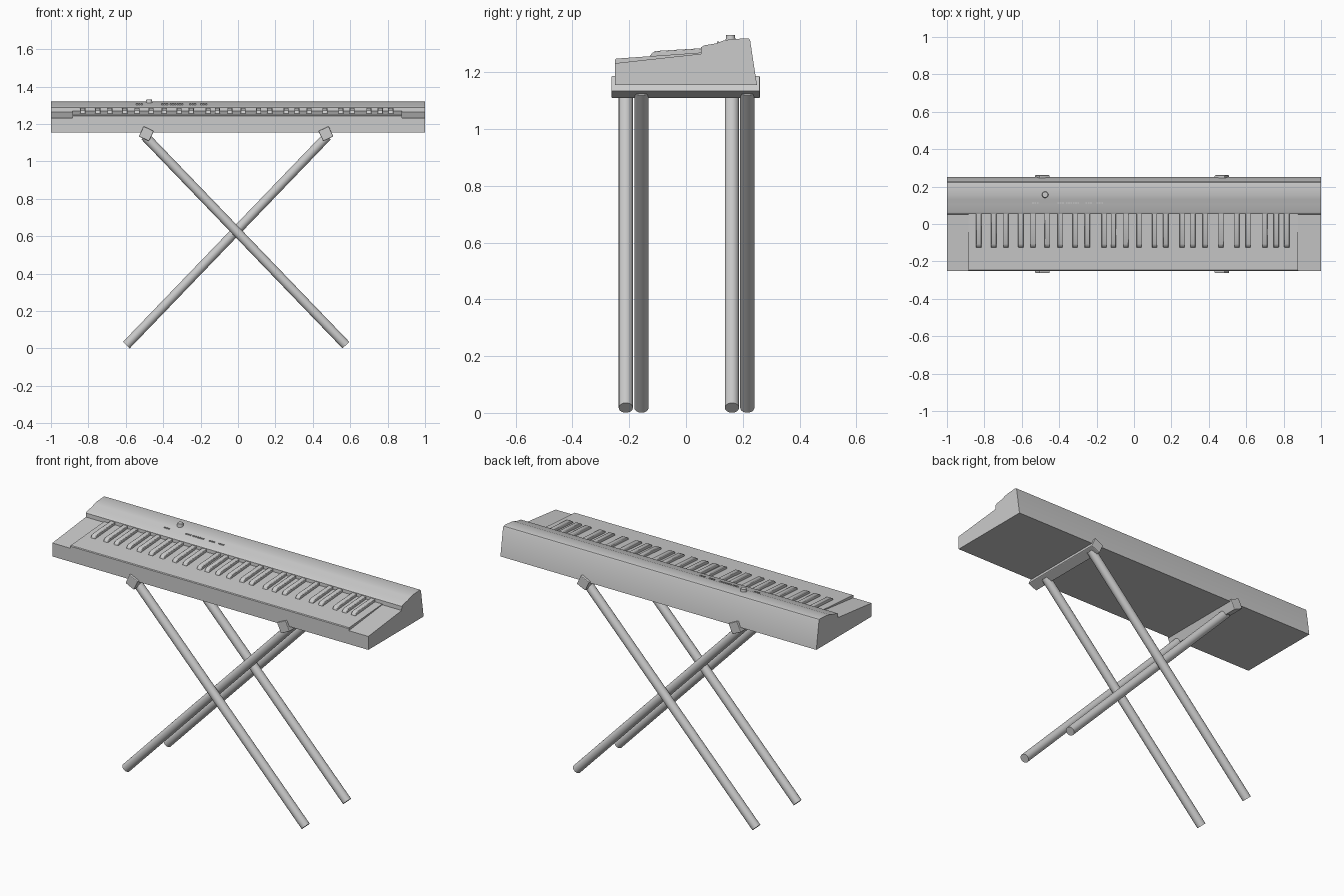
import bpy, bmesh, math
from mathutils import Vector

if "Cube" in bpy.data.objects:
    bpy.data.objects.remove(bpy.data.objects["Cube"])


def finish(name, bm, smooth=False, bevel=0):
    bmesh.ops.recalc_face_normals(bm, faces=bm.faces)
    me = bpy.data.meshes.new(name)
    bm.to_mesh(me)
    bm.free()
    ob = bpy.data.objects.new(name, me)
    bpy.context.collection.objects.link(ob)
    if bevel:
        mod = ob.modifiers.new("bevel", 'BEVEL')
        mod.width, mod.segments, mod.limit_method = bevel, 2, 'ANGLE'
    if smooth:
        bpy.ops.object.select_all(action='DESELECT')
        ob.select_set(True)
        bpy.context.view_layer.objects.active = ob
        bpy.ops.object.shade_smooth_by_angle(angle=math.radians(35))
    return ob


def extrude_x(name, profile, x0, x1, **kw):
    """Solid with a (y, z) profile running from x0 to x1."""
    bm = bmesh.new()
    face = bm.faces.new([bm.verts.new((x0, y, z)) for y, z in profile])
    out = bmesh.ops.extrude_face_region(bm, geom=[face])
    moved = [v for v in out["geom"] if isinstance(v, bmesh.types.BMVert)]
    bmesh.ops.translate(bm, verts=moved, vec=(x1 - x0, 0, 0))
    return finish(name, bm, **kw)


def box(name, centre, size, tilt=0, **kw):
    bm = bmesh.new()
    bmesh.ops.create_cube(bm, size=1)
    bmesh.ops.scale(bm, verts=bm.verts, vec=size)
    ob = finish(name, bm, **kw)
    ob.location = centre
    ob.rotation_euler.y = tilt
    return ob


def tube(name, a, b, r, sides=24, top=None):
    a, b = Vector(a), Vector(b)
    bm = bmesh.new()
    bmesh.ops.create_cone(bm, cap_ends=True, segments=sides, radius1=r,
                          radius2=top or r, depth=(b - a).length)
    ob = finish(name, bm, smooth=True)
    ob.location = (a + b) / 2
    ob.rotation_euler = (b - a).to_track_quat('Z', 'Y').to_euler()
    return ob


# Keyboard case: low cheeks in front, raised control panel behind
case = [(-0.25, 1.155), (-0.25, 1.232), (0.052, 1.265), (0.053, 1.288),
        (0.065, 1.295), (0.107, 1.302), (0.13, 1.311), (0.155, 1.316),
        (0.215, 1.32), (0.222, 1.318), (0.226, 1.312), (0.25, 1.155)]
extrude_x("keyboard_case", case, -1, 1, smooth=True)

# White key bed, standing slightly above the cheeks
extrude_x("white_key_bed", [(-0.251, 1.21), (-0.251, 1.244), (-0.247, 1.248),
                            (0.06, 1.27), (0.06, 1.24)], -0.885, 0.877)

# Black keys
key_x = [-.83, -.75, -.685, -.605, -.54, -.465, -.395, -.315, -.25, -.16,
         -.11, -.043, .027, .11, .17, .257, .315, .38, .465, .55, .61,
         .70, .76, .817]
key = [(-0.127, 1.25), (-0.126, 1.259), (-0.12, 1.268), (-0.107, 1.275),
       (0.06, 1.285), (0.06, 1.26)]
for x in key_x:
    extrude_x("black_key", key, x - 0.014, x + 0.014, smooth=True, bevel=0.003)

# Volume knob and panel buttons
tube("volume_knob", (-0.475, 0.157, 1.31), (-0.475, 0.157, 1.332), 0.018, top=0.015)
for start, count in [(-.54, 3), (-.405, 3), (-.36, 6), (-.255, 3), (-.195, 3)]:
    for i in range(count):
        box("panel_button", (start + i * 0.0125, 0.112, 1.304), (0.009, 0.007, 0.009))

# X stand: two pairs of crossed legs, with a square support bar on each pair
mid = -0.01
for side, ys in ((1, (-0.212, 0.162)), (-1, (-0.157, 0.216))):
    for y in ys:
        tube("stand_leg", (mid + side * 0.587, y, 0.018),
             (mid - side * 0.488, y, 1.135), 0.025)
    bar_x = mid - side * 0.48
    box("support_bar", (bar_x, -0.001, 1.148), (0.06, 0.524, 0.06),
        tilt=side * math.radians(25), bevel=0.004)
